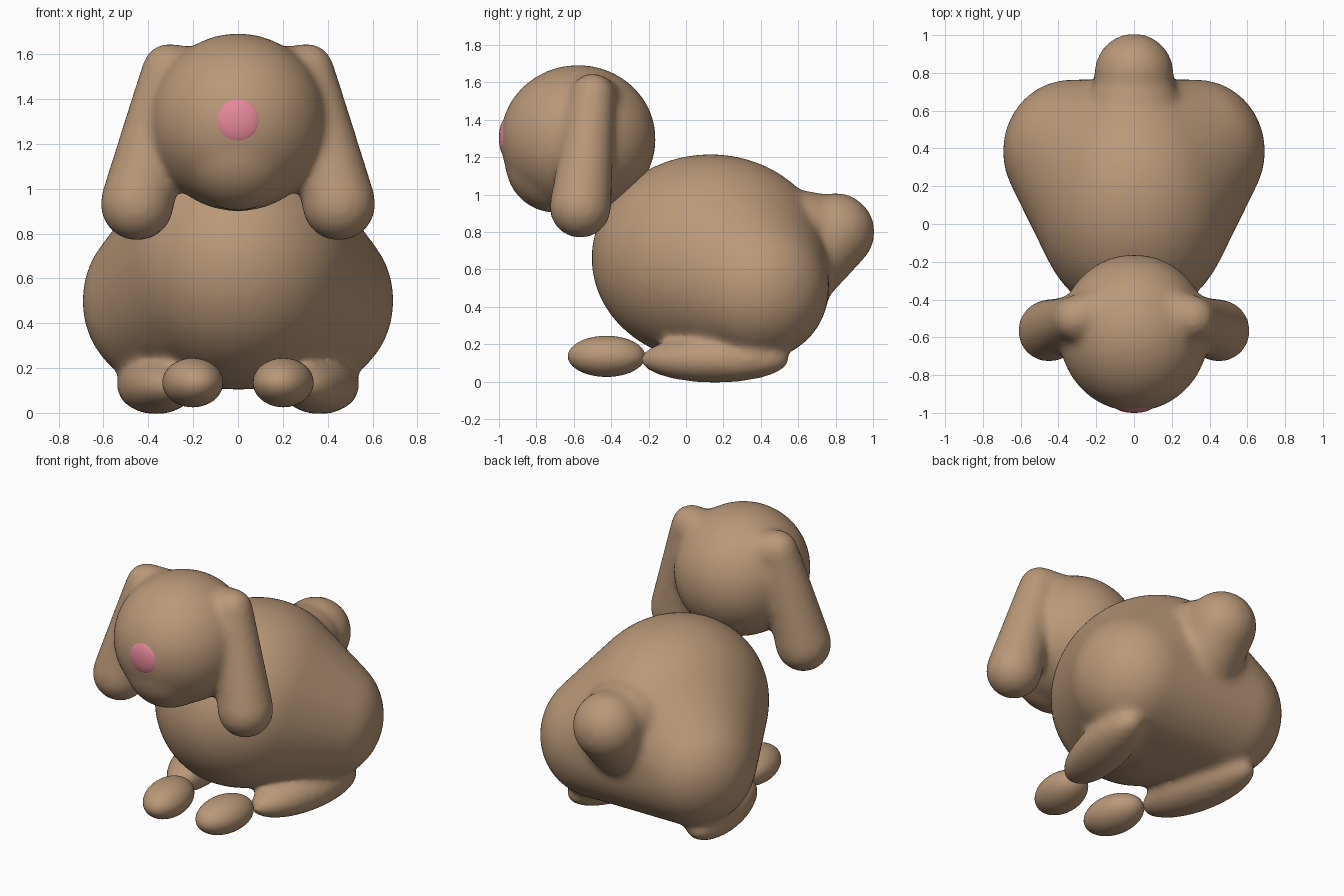
import bpy, bmesh, math
from mathutils import Matrix

if "Cube" in bpy.data.objects:
    bpy.data.objects.remove(bpy.data.objects["Cube"])


def material(name, rgb):
    m = bpy.data.materials.new(name)
    m.diffuse_color = (*rgb, 1)
    m.use_nodes = True
    m.node_tree.nodes["Principled BSDF"].inputs["Base Color"].default_value = m.diffuse_color
    return m


FUR = material("brown_fur", (0.49, 0.315, 0.19))
PINK = material("pink_nose", (0.80, 0.25, 0.33))


def ball(bm, centre, radii, turn=0):
    """Ellipsoid, turned about z by a number of degrees."""
    mat = (Matrix.Translation(centre) @ Matrix.Rotation(math.radians(turn), 4, 'Z')
           @ Matrix.Diagonal((*radii, 1)))
    bmesh.ops.create_icosphere(bm, subdivisions=4, radius=1, matrix=mat)


def skin(bm, *balls):
    """Convex skin stretched around several balls (centre, radii)."""
    tmp = bmesh.new()
    for centre, radii in balls:
        ball(tmp, centre, radii)
    points = [v.co.copy() for v in tmp.verts]
    tmp.free()
    verts = [bm.verts.new(p) for p in points]
    bmesh.ops.convex_hull(bm, input=verts)
    loose = [v for v in bm.verts if not v.link_faces]
    bmesh.ops.delete(bm, geom=loose, context='VERTS')


def finish(bm, name, mat, blend=0):
    """Make the object; blend melts overlapping balls into one soft skin."""
    me = bpy.data.meshes.new(name)
    bmesh.ops.recalc_face_normals(bm, faces=bm.faces[:])
    bm.to_mesh(me)
    bm.free()
    me.materials.append(mat)
    me.polygons.foreach_set("use_smooth", [True] * len(me.polygons))
    ob = bpy.data.objects.new(name, me)
    bpy.context.collection.objects.link(ob)
    if blend:
        r = ob.modifiers.new("fuse", 'REMESH')
        r.mode = 'VOXEL'
        r.voxel_size = 0.02
        r.use_smooth_shade = True
        s = ob.modifiers.new("soften", 'SMOOTH')
        s.factor = 0.5
        s.iterations = blend
    return ob


# body: belly and haunches under one skin, tail and hind feet melted on
bm = bmesh.new()
haunch = (0.36, 0.38, 0.385)
skin(bm, ((0, 0.13, 0.66), (0.53, 0.637, 0.557)),
     ((0.335, 0.385, 0.50), haunch), ((-0.335, 0.385, 0.50), haunch))
skin(bm, ((0, 0.80, 0.80), (0.21, 0.21, 0.21)),
     ((0, 0.58, 0.55), (0.22, 0.20, 0.20)))
ball(bm, (0, 0.64, 0.82), (0.24, 0.20, 0.20))
for s in (-1, 1):
    ball(bm, (s * 0.365, 0.155, 0.118), (0.158, 0.41, 0.125), -12 * s)
finish(bm, "body", FUR, 20)

# head with muzzle and drooping ears
bm = bmesh.new()
ball(bm, (0, -0.577, 1.296), (0.398, 0.417, 0.398))
ball(bm, (0, -0.70, 1.18), (0.27, 0.27, 0.28))
for s in (-1, 1):
    root = ((s * 0.31, -0.50, 1.53), (0.12,) * 3)
    skin(bm, root, ((s * 0.45, -0.565, 0.932), (0.166,) * 3))
    skin(bm, root, ((s * 0.20, -0.47, 1.50), (0.13,) * 3))
finish(bm, "head", FUR, 20)

# front paws
for s, side in ((-1, "right"), (1, "left")):
    bm = bmesh.new()
    ball(bm, (s * 0.202, -0.425, 0.135), (0.134, 0.208, 0.11), -8 * s)
    finish(bm, "front_paw_" + side, FUR)

# nose
bm = bmesh.new()
ball(bm, (0, -0.96, 1.303), (0.105, 0.04, 0.105))
finish(bm, "nose", PINK)
